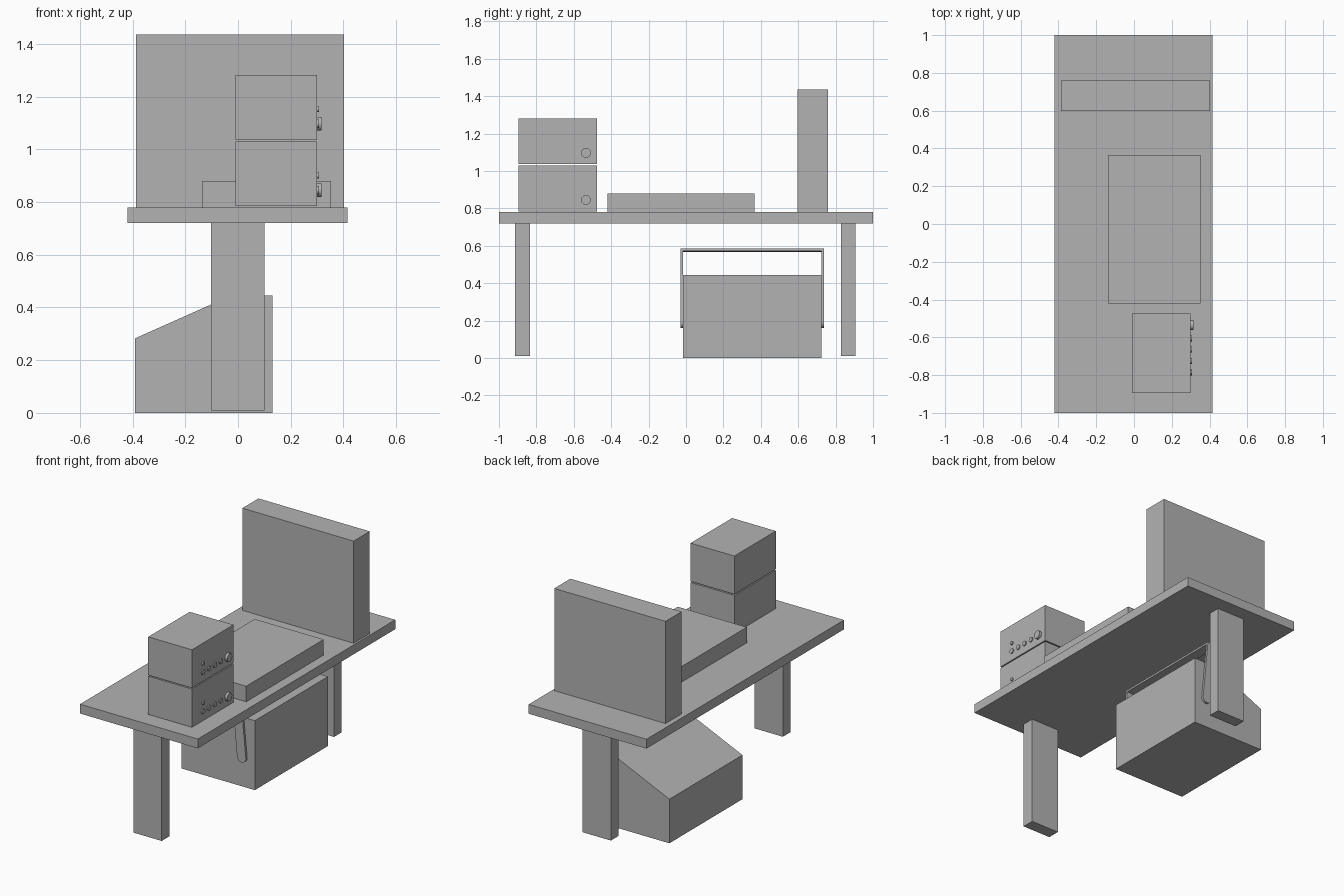
import bpy, bmesh, math
from mathutils import Matrix, Vector

if "Cube" in bpy.data.objects:
    bpy.data.objects.remove(bpy.data.objects["Cube"], do_unlink=True)

grey = bpy.data.materials.new("plain_grey")
grey.use_nodes = True
GREY = (0.45, 0.45, 0.45, 1)
grey.diffuse_color = GREY
grey.node_tree.nodes["Principled BSDF"].inputs["Base Color"].default_value = GREY


def add_object(name, bm):
    bmesh.ops.recalc_face_normals(bm, faces=bm.faces)
    mesh = bpy.data.meshes.new(name)
    bm.to_mesh(mesh)
    bm.free()
    mesh.materials.append(grey)
    obj = bpy.data.objects.new(name, mesh)
    bpy.context.collection.objects.link(obj)
    return obj


def box(name, x, y, z):
    """Box from (low, high) ranges on each axis."""
    bm = bmesh.new()
    bmesh.ops.create_cube(bm, size=1)
    for v in bm.verts:
        v.co = Vector([sum(r) / 2 + c * (r[1] - r[0]) for r, c in zip((x, y, z), v.co)])
    return add_object(name, bm)


def prism(name, profile, y0, y1):
    """Extrude an (x, z) profile along y."""
    bm = bmesh.new()
    face = bm.faces.new([bm.verts.new((x, y0, z)) for x, z in profile])
    ext = bmesh.ops.extrude_face_region(bm, geom=[face])
    moved = [g for g in ext["geom"] if isinstance(g, bmesh.types.BMVert)]
    bmesh.ops.translate(bm, verts=moved, vec=(0, y1 - y0, 0))
    return add_object(name, bm)


def knob(name, x, y, z, radius, depth):
    """Round control standing out along +x."""
    bm = bmesh.new()
    place = Matrix.Translation((x + depth / 2, y, z)) @ Matrix.Rotation(math.pi / 2, 4, "Y")
    bmesh.ops.create_cone(bm, cap_ends=True, segments=24, radius1=radius,
                          radius2=radius, depth=depth, matrix=place)
    obj = add_object(name, bm)
    bpy.ops.object.select_all(action="DESELECT")
    obj.select_set(True)
    bpy.context.view_layer.objects.active = obj
    bpy.ops.object.shade_smooth_by_angle(angle=math.radians(40))


# Table
box("table_top", (-0.42, 0.415), (-1, 1), (0.72, 0.78))
box("front_leg", (-0.102, 0.1), (-0.915, -0.835), (0.01, 0.72))
box("back_leg", (-0.102, 0.1), (0.83, 0.907), (0.01, 0.72))

# Things standing on the table
box("upright_panel", (-0.387, 0.402), (0.597, 0.76), (0.78, 1.435))
box("flat_box", (-0.137, 0.352), (-0.42, 0.365), (0.78, 0.88))

# Two stacked units with a row of controls on the side
for label, base in (("lower", 0.784), ("upper", 1.036)):
    box(label + "_unit", (-0.01, 0.3), (-0.895, -0.475), (base, base + 0.245))
    row = base + 0.061
    knob(label + "_dial", 0.3, -0.535, row, 0.026, 0.016)
    for i in range(4):
        knob(f"{label}_button_{i + 1}", 0.3, -0.605 - i * 0.06, row, 0.016, 0.007)
    knob(label + "_indicator", 0.3, -0.785, row + 0.055, 0.011, 0.008)

# Bin with a sloping lid under the table
prism("bin", [(-0.39, 0), (0.13, 0), (0.13, 0.445), (-0.026, 0.445), (-0.39, 0.283)],
      -0.015, 0.725)

# Strap handle: two round-ended arms joined by a bar, leaning slightly
HALF, LENGTH, THICK = 0.031, 0.425, 0.014
arm = [(-HALF, LENGTH), (HALF, LENGTH)]
arm += [(HALF * math.cos(a), HALF - HALF * math.sin(a))
        for a in (math.pi * i / 12 for i in range(13))]
parts = [prism("front_handle_arm", arm, -0.015 - THICK, -0.015),
         prism("back_handle_arm", arm, 0.725, 0.725 + THICK),
         box("handle_bar", (-HALF, HALF), (-0.015 - THICK, 0.725 + THICK),
             (LENGTH - THICK, LENGTH))]
lean = Matrix.Translation((0.048, 0, 0.16)) @ Matrix.Rotation(math.radians(-5.5), 4, "Y")
for part in parts:
    part.data.transform(lean)
